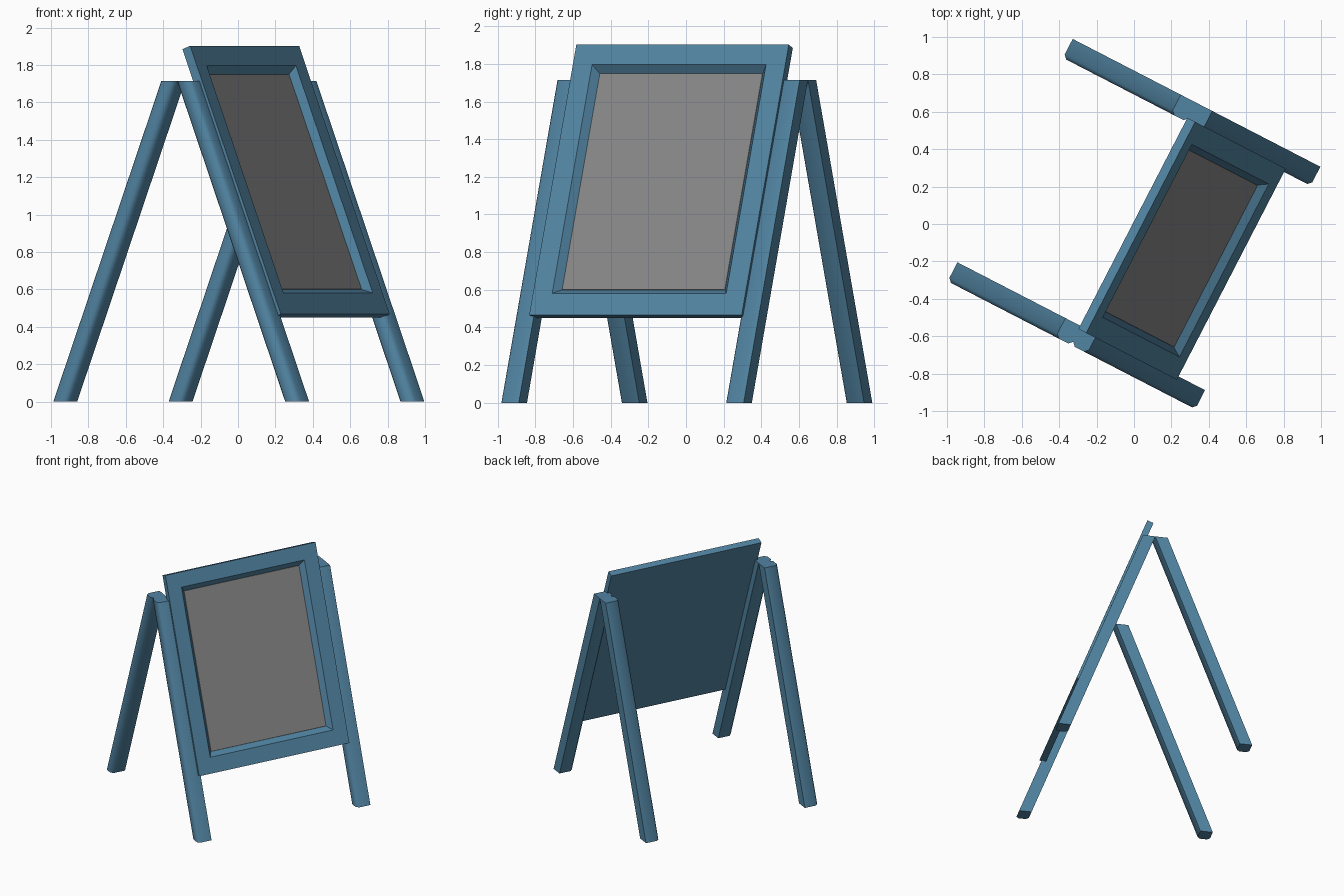
import bpy, bmesh, math
from mathutils import Matrix, Vector

if "Cube" in bpy.data.objects:
    bpy.data.objects.remove(bpy.data.objects["Cube"])

TURN = Matrix.Rotation(math.radians(-27.3), 4, 'Z')  # whole sign is turned on the spot
LEAN = math.atan2(0.65, 1.71)


def material(name, rgb):
    m = bpy.data.materials.new(name)
    m.diffuse_color = (*rgb, 1)
    m.use_nodes = True
    m.node_tree.nodes["Principled BSDF"].inputs["Base Color"].default_value = m.diffuse_color
    return m


blue = material("blue paint", (0.083, 0.23, 0.36))
grey = material("grey board", (0.24, 0.24, 0.24))


def loft(name, rings, mat, matrix):
    """Join rings of points with faces and cap both ends."""
    bm = bmesh.new()
    vs = [[bm.verts.new(p) for p in r] for r in rings]
    n = len(vs[0])
    for a, b in zip(vs, vs[1:]):
        for i in range(n):
            j = (i + 1) % n
            bm.faces.new((a[i], a[j], b[j], b[i]))
    bm.faces.new(vs[0][::-1])
    bm.faces.new(vs[-1])
    bm.transform(matrix)
    bmesh.ops.recalc_face_normals(bm, faces=bm.faces)
    me = bpy.data.meshes.new(name)
    bm.to_mesh(me)
    bm.free()
    me.materials.append(mat)
    ob = bpy.data.objects.new(name, me)
    bpy.context.collection.objects.link(ob)
    return ob


# Four slanted legs, level at both ends, with two chamfered edges
W, D, C = 0.095, 0.114, 0.02
section = [(0, D), (0, C), (C, 0), (W - C, 0), (W, C), (W, D)]
for side, t0 in (("left", -0.729), ("right", 0.615)):
    for place, sign in (("front", 1), ("back", -1)):
        rings = [[(sign * (off + s), t0 + t, z) for s, t in section]
                 for off, z in ((0.65, 0), (0, 1.715))]
        leg = loft(f"{place}_leg_{side}", rings, blue, TURN)
        bpy.ops.object.select_all(action='DESELECT')
        leg.select_set(True)
        bpy.context.view_layer.objects.active = leg
        bpy.ops.object.shade_smooth_by_angle(angle=math.radians(50))

# Leaning board: x across, y up the slope, z out of the front, origin at front top edge
c, s = math.cos(LEAN), math.sin(LEAN)
tilt = Matrix(((0, -s, c, 0.04), (1, 0, 0, 0), (0, c, s, 1.902), (0, 0, 0, 1)))


def ring(w, top, bottom, z):
    return [(-w, bottom, z), (w, bottom, z), (w, top, z), (-w, top, z)]


# Frame with bevelled recess and solid back
L = -1.535
loft("sign_frame", [ring(0.635, 0, L, -0.05), ring(0.635, 0, L, 0),
                    ring(0.52, -0.113, L + 0.122, 0),
                    ring(0.487, -0.149, L + 0.158, -0.042)], blue, TURN @ tilt)

# Writing panel, a thin plate on the recess floor
loft("writing_panel", [ring(0.487, -0.149, L + 0.158, -0.042),
                       ring(0.486, -0.150, L + 0.159, -0.039)], grey, TURN @ tilt)
